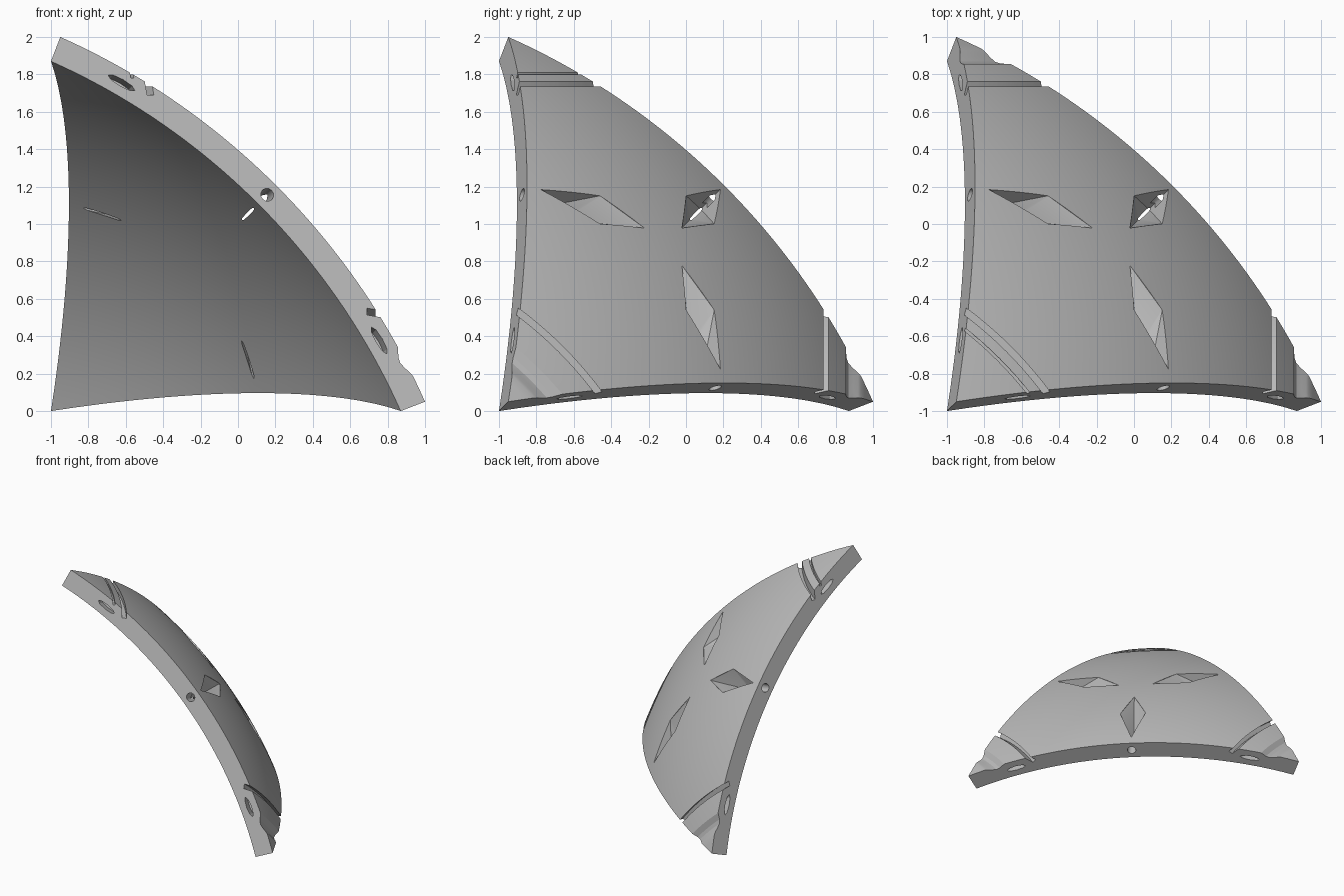
import bpy, bmesh
from math import sqrt, sin, cos, pi, radians
from mathutils import Vector, Matrix

if "Cube" in bpy.data.objects:
    bpy.data.objects.remove(bpy.data.objects["Cube"])

K = 2.17                       # sphere centre offset
R_OUT, R_IN = 3.609, 3.461     # shell radii
R_MID = (R_OUT + R_IN) / 2
CENTRE = Vector((-K, -K, 1 - K))
AXES = [Vector((1, 0, 0)), Vector((0, 1, 0)), Vector((0, 0, 1))]
UP = Vector((1, 1, 1)).normalized()

grey = bpy.data.materials.new("plain_grey")
grey.use_nodes = True
COLOUR = (0.5, 0.5, 0.5, 1)
grey.diffuse_color = COLOUR
grey.node_tree.nodes["Principled BSDF"].inputs["Base Color"].default_value = COLOUR


def make_object(name, bm):
    bmesh.ops.recalc_face_normals(bm, faces=bm.faces)
    mesh = bpy.data.meshes.new(name)
    bm.to_mesh(mesh)
    bm.free()
    ob = bpy.data.objects.new(name, mesh)
    bpy.context.collection.objects.link(ob)
    ob.location = CENTRE
    mesh.materials.append(grey)
    return ob


# Spherical triangle shell with radial side walls
bm = bmesh.new()
corners = [Vector((1.22, 1.22, 1.22)) + a * 1.95 for a in AXES]
bm.faces.new([bm.verts.new(c) for c in corners])
bmesh.ops.subdivide_edges(bm, edges=bm.edges[:], cuts=47, use_grid_fill=True)
for v in bm.verts:
    v.co = v.co.normalized() * R_OUT
copy = bmesh.ops.extrude_face_region(bm, geom=bm.faces[:], use_keep_orig=True)
for v in copy["geom"]:
    if isinstance(v, bmesh.types.BMVert):
        v.co = v.co.normalized() * R_IN
shell = make_object("curved_shell_panel", bm)


def cut(name, bm):
    tool = make_object(name, bm)
    tool.hide_render = True
    mod = shell.modifiers.new(name, "BOOLEAN")
    mod.operation, mod.solver, mod.object = "DIFFERENCE", "EXACT", tool
    bpy.context.view_layer.objects.active = shell
    bpy.ops.object.modifier_apply(modifier=mod.name)
    bpy.data.objects.remove(tool)


def kite_cutter(t, s):
    """Kite-shaped V pocket with its ridge breaking through the inside."""
    def point(a, b, r):
        return UP * sqrt(r * r - a * a - b * b) + t * a + s * b
    bm = bmesh.new()
    for a, b in [(0.163, 0), (0.437, 0.106), (0.784, 0), (0.437, -0.106)]:
        p = point(a, b, R_OUT)
        bm.verts.new(p)
        bm.verts.new(p * 1.02)
    for a in (0.555, 0.743):
        bm.verts.new(point(a, 0, R_IN - 0.01))
    hull = bmesh.ops.convex_hull(bm, input=bm.verts[:])
    junk = [g for g in hull["geom_interior"] if isinstance(g, bmesh.types.BMVert)]
    bmesh.ops.delete(bm, geom=junk, context="VERTS")
    return bm


def prism_cutter(mid, s, turn, sides, half_len, half_wide, depth):
    """Elliptical socket running into a side wall at an angle along the edge."""
    radial = mid * cos(turn) + s * sin(turn)
    along = s * cos(turn) - mid * sin(turn)
    inward = along.cross(radial).normalized()
    if inward.dot(UP - mid * UP.dot(mid)) < 0:
        inward = -inward
    bm = bmesh.new()
    rings = []
    for d in (-0.05, depth):
        rings.append([bm.verts.new(radial * R_MID + inward * d
                                   + along * half_len * cos(2 * pi * i / sides)
                                   + radial * half_wide * sin(2 * pi * i / sides))
                      for i in range(sides)])
    for i in range(sides):
        j = (i + 1) % sides
        bm.faces.new([rings[0][i], rings[0][j], rings[1][j], rings[1][i]])
    bm.faces.new(rings[0])
    bm.faces.new(rings[1])
    return bm


def ring_cutter(axis, profile, steps=200):
    """Closed (radius, height) profile turned about one axis."""
    u, v = AXES[(axis + 1) % 3], AXES[(axis + 2) % 3]
    bm = bmesh.new()
    loops = []
    for i in range(steps):
        a = 2 * pi * i / steps
        loops.append([bm.verts.new((u * cos(a) + v * sin(a)) * r + AXES[axis] * (h + K))
                      for r, h in profile])
    n = len(profile)
    for i in range(steps):
        p, q = loops[i], loops[(i + 1) % steps]
        for j in range(n):
            k = (j + 1) % n
            bm.faces.new([p[j], p[k], q[k], q[j]])
    return bm


def slot(r0, r1, floor):
    return [(r0, floor), (r1, floor), (r1, 1.1), (r0, 1.1)]


# Pockets and wall sockets, once per side
for i in range(3):
    a, b = AXES[(i + 1) % 3], AXES[(i + 2) % 3]
    t = (a + b - AXES[i] * 2).normalized()
    s = (a - b).normalized()
    mid = (corners[(i + 1) % 3] + corners[(i + 2) % 3]).normalized()
    cut("kite_pocket", kite_cutter(t, s))
    cut("peg_hole", prism_cutter(mid, s, 0, 24, 0.035, 0.035, 0.14))
    for side in (-1, 1):
        cut("leaf_socket", prism_cutter(mid, s, side * radians(16), 8, 0.083, 0.02, 0.07))

# Ring slots and grooves around each corner
WAVE = [(1.99, 0.856), (1.918, 0.857), (1.89, 0.868), (1.868, 0.895),
        (1.853, 0.92), (1.83, 0.945), (1.85, 1.05), (1.99, 1.05)]
for i in range(3):
    cut("ring_slot", ring_cutter(i, slot(2.105, 2.14, 0.69)))
    if i == 2:
        cut("fine_slot", ring_cutter(i, slot(2.037, 2.052, 0.78)))
    else:
        cut("wave_groove", ring_cutter(i, WAVE))

# Smooth curved faces, sharp edges
bpy.ops.object.select_all(action="DESELECT")
shell.select_set(True)
bpy.context.view_layer.objects.active = shell
bpy.ops.object.shade_smooth_by_angle(angle=radians(20))
